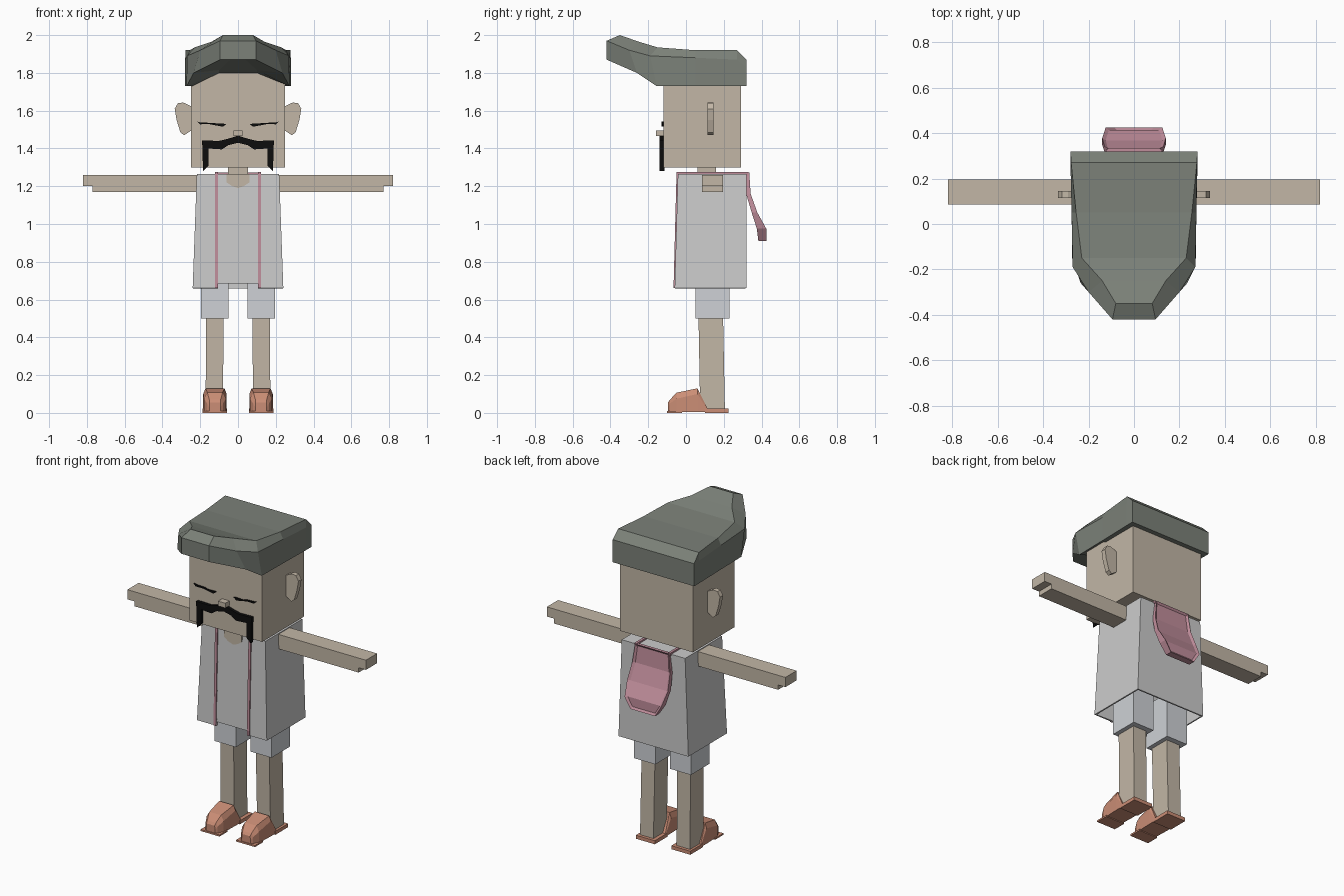
import bpy, bmesh

if "Cube" in bpy.data.objects:
    bpy.data.objects.remove(bpy.data.objects["Cube"], do_unlink=True)


def material(name, *rgb):
    mat = bpy.data.materials.new(name)
    mat.use_nodes = True
    colour = (*rgb, 1)
    mat.diffuse_color = colour
    mat.node_tree.nodes["Principled BSDF"].inputs["Base Color"].default_value = colour
    return mat


skin = material("skin", .54, .47, .38)
robe_grey = material("robe grey", .6, .6, .6)
shorts_grey = material("shorts grey", .62, .64, .67)
hair_green = material("hair grey green", .2, .22, .19)
pink = material("scarf pink", .53, .27, .33)
orange = material("shoe orange", .6, .27, .18)
black = material("black", .004, .004, .004)


def finish(name, bm, mat, mirror=False):
    """Turn a bmesh into an object, optionally mirrored across x."""
    bmesh.ops.remove_doubles(bm, verts=bm.verts, dist=.0005)
    bmesh.ops.recalc_face_normals(bm, faces=bm.faces)
    mesh = bpy.data.meshes.new(name)
    bm.to_mesh(mesh)
    bm.free()
    mesh.materials.append(mat)
    obj = bpy.data.objects.new(name, mesh)
    bpy.context.collection.objects.link(obj)
    if mirror:
        mod = obj.modifiers.new("Mirror", 'MIRROR')
        mod.use_mirror_merge = False
    return obj


def bridge(bm, lower, upper, closed=True):
    count = len(lower)
    for i in range(count if closed else count - 1):
        j = (i + 1) % count
        bm.faces.new((lower[i], lower[j], upper[j], upper[i]))


def loft(name, rings, mat, mirror=False):
    """Skin a solid through rings of equal point count."""
    bm = bmesh.new()
    loops = [[bm.verts.new(p) for p in ring] for ring in rings]
    for a, b in zip(loops, loops[1:]):
        bridge(bm, a, b)
    bm.faces.new(loops[0])
    bm.faces.new(loops[-1])
    return finish(name, bm, mat, mirror)


def rect(x0, x1, y0, y1, z):
    return [(x0, y0, z), (x1, y0, z), (x1, y1, z), (x0, y1, z)]


def box(name, x, y, z, mat, mirror=False):
    return loft(name, [rect(*x, *y, z[0]), rect(*x, *y, z[1])], mat, mirror)


def plate(name, outline, y0, y1, mat, mirror=False):
    """Extrude an x-z outline along y."""
    return loft(name, [[(x, y, z) for x, z in outline] for y in (y0, y1)], mat, mirror)


def both_sides(half):
    return half + [(-x, y, z) for x, y, z in reversed(half)]


# Head, neck and nose
box("head", (-.25, .25), (-.12, .29), (1.3, 1.82), skin)
box("neck", (-.052, .052), (.06, .16), (1.22, 1.32), skin)
box("nose", (-.025, .025), (-.16, -.11), (1.465, 1.495), skin)

# Ears
plate("ear", [(.24, 1.62), (.29, 1.643), (.318, 1.64), (.335, 1.61), (.325, 1.55),
              (.305, 1.485), (.285, 1.47), (.24, 1.5)], .115, .145, skin, True)

# Closed eyes and moustache
plate("closed_eye", [(.06, 1.53), (.2, 1.528), (.215, 1.542), (.2, 1.538), (.14, 1.535),
                     (.08, 1.515)][::-1], -.13, -.115, black).hide_render = False
bpy.data.objects["closed_eye"].modifiers.new("Mirror", 'MIRROR')
plate("moustache_half", [(0, 1.468), (.05, 1.452), (.1, 1.44), (.19, 1.442), (.185, 1.28),
                         (.155, 1.31), (.157, 1.4), (.085, 1.395), (.05, 1.418), (0, 1.43)],
      -.14, -.115, black, True)

# Swept hair: each half section runs top, shoulder, lower edge, underside
sections = [
    [(.28, .32, 1.87), (.28, .32, 1.83), (.28, .32, 1.73), (.1, .32, 1.73)],
    [(.277, .27, 1.92), (.28, .27, 1.87), (.28, .27, 1.73), (.1, .27, 1.73)],
    [(.255, .05, 1.92), (.275, .05, 1.88), (.275, .05, 1.73), (.1, .05, 1.73)],
    [(.23, -.15, 1.935), (.27, -.19, 1.89), (.272, -.155, 1.73), (.1, -.12, 1.8)],
    [(.14, -.25, 1.965), (.2, -.3, 1.92), (.235, -.26, 1.8), (.1, -.22, 1.815)],
    [(.08, -.35, 2), (.095, -.42, 1.97), (.095, -.42, 1.87), (.04, -.42, 1.87)],
]
tip = sections[-1]
sections.append([tip[1]] + tip[1:])
loft("swept_hair", [both_sides(s) for s in sections], hair_green)

# Robe: an open-bottomed shell with a shorter middle panel
bm = bmesh.new()


def hem_line(half, front, z):
    pts = [(.105, front), (half, front), (half, .32), (-half, .32), (-half, front), (-.105, front)]
    return [bm.verts.new((x, y, z)) for x, y in pts]


low = hem_line(.24, -.06, .66)
high = hem_line(.218, -.043, 1.265)
bridge(bm, low, high, closed=False)
bm.faces.new(high)
panel = [bm.verts.new((x, -.059, .685)) for x in (-.105, .105)]
bm.faces.new((panel[0], panel[1], high[0], high[-1]))
robe = finish("robe", bm, robe_grey)
shell = robe.modifiers.new("Solidify", 'SOLIDIFY')
shell.thickness = .012

# Skin showing at the collar
plate("collar_opening", [(-.06, 1.266), (-.06, 1.22), (-.03, 1.2), (0, 1.19), (.03, 1.2),
                         (.06, 1.22), (.06, 1.266)], -.05, -.042, skin)

# Scarf bands down the front and over the shoulders
loft("scarf_front_band", [rect(.107, .123, -.066, -.055, .66),
                          rect(.107, .123, -.05, -.038, 1.275)], pink, True)
box("scarf_shoulder_band", (.107, .123), (-.05, .33), (1.258, 1.275), pink, True)

# Scarf flap hanging behind: width, outer y, inner y, height
flap = [(.115, .335, .315, 1.272), (.13, .342, .318, 1.16), (.14, .378, .348, 1.06),
        (.125, .425, .375, .975), (.085, .425, .383, .91)]
bm = bmesh.new()
outer, inner = [], []
for w, y_out, y_in, z in flap:
    outer.append([bm.verts.new((x, y_out, z)) for x in (-w, w)])
    inner.append([bm.verts.new((x, y_in, z)) for x in (-w, w)])
back_faces = []
for i in range(len(flap) - 1):
    (a, b), (c, d) = outer[i], outer[i + 1]
    (e, f), (g, h) = inner[i], inner[i + 1]
    back_faces.append(bm.faces.new((a, b, d, c)))
    for quad in ((e, g, h, f), (a, c, g, e), (b, f, h, d)):
        bm.faces.new(quad)
for out, inn in ((outer[0], inner[0]), (outer[-1], inner[-1])):
    bm.faces.new((out[0], out[1], inn[1], inn[0]))
bmesh.ops.recalc_face_normals(bm, faces=bm.faces)
bmesh.ops.inset_region(bm, faces=back_faces, thickness=.015, depth=-.01)
finish("scarf_flap", bm, pink)

# Arms with a shorter lower half at the hand
plate("arm", [(.2, 1.17), (.77, 1.17), (.77, 1.2), (.82, 1.2), (.82, 1.26), (.2, 1.26)],
      .085, .195, skin, True)

# Shorts and legs
box("shorts_leg", (.05, .195), (.05, .23), (.5, .78), shorts_grey, True)
loft("leg", [rect(.08, .172, .075, .206, .015), rect(.076, .168, .066, .196, .52)], skin, True)

# Shoes: heel plate plus rounded toe cap
middle = .122
box("shoe_heel", (middle - .065, middle + .065), (.1, .225), (0, .022), orange, True)
toe = []
for y, wide, narrow, shoulder, top in [(.115, .062, .06, .015, .022), (.06, .062, .05, .1, .13),
                                       (-.05, .058, .04, .075, .107),
                                       (-.085, .042, .03, .05, .07), (-.095, .03, .028, .03, .055)]:
    toe.append([(middle + x, y, z) for x, z in
                ((wide, .005), (wide, shoulder), (narrow, top),
                 (-narrow, top), (-wide, shoulder), (-wide, .005))])
loft("shoe_toe", toe, orange, True)
box("shoe_sole", (middle - .065, middle + .065), (-.1, -.02), (0, .01), orange, True)
